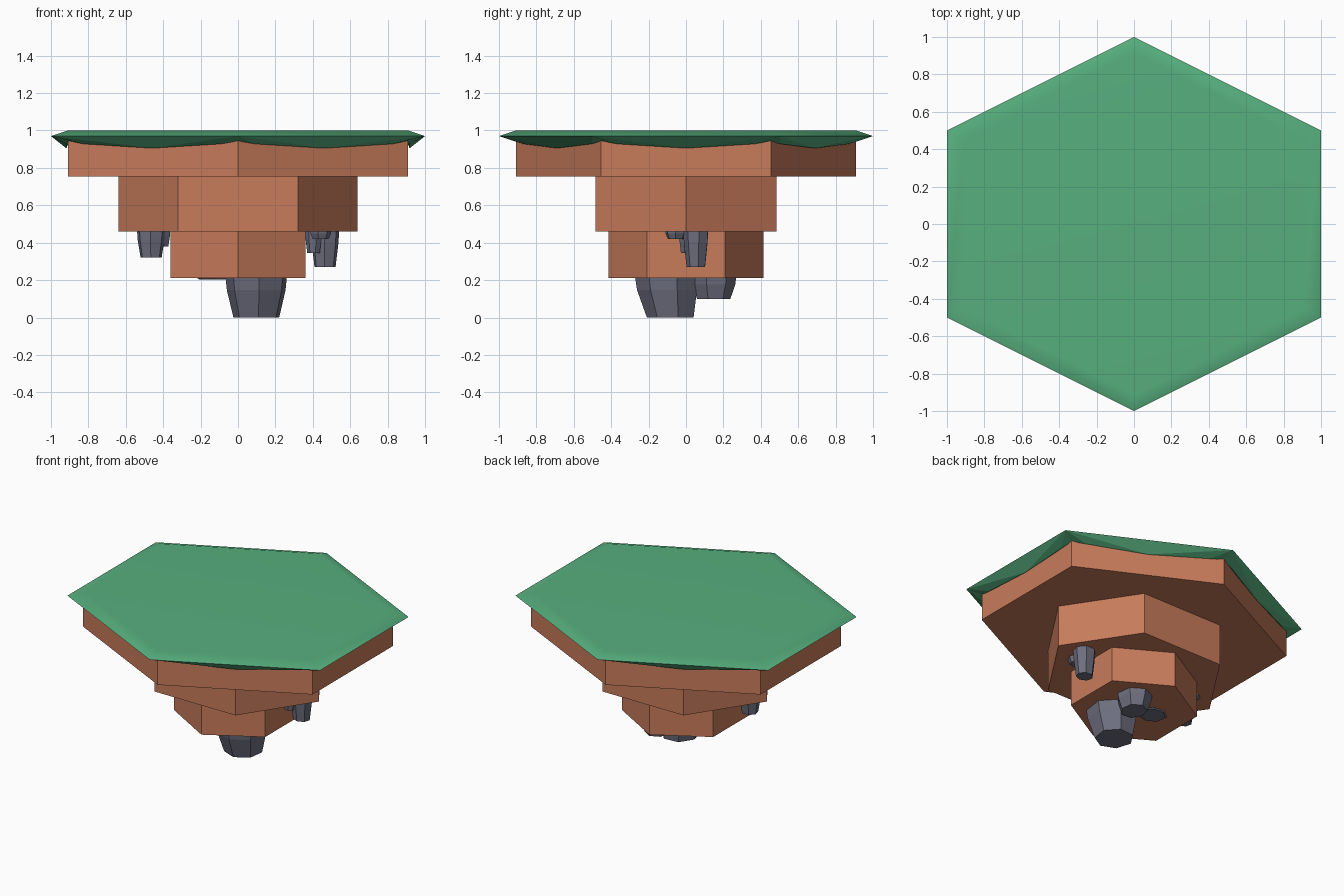
import bpy, bmesh, math
from mathutils import Vector

if "Cube" in bpy.data.objects:
    bpy.data.objects.remove(bpy.data.objects["Cube"])


def material(name, rgb):
    m = bpy.data.materials.new(name)
    m.diffuse_color = (*rgb, 1)
    m.use_nodes = True
    m.node_tree.nodes["Principled BSDF"].inputs["Base Color"].default_value = m.diffuse_color
    return m


GREEN = material("grass green", (0.095, 0.43, 0.21))
BROWN = material("earth brown", (0.58, 0.20, 0.105))
GREY = material("stone grey", (0.155, 0.158, 0.212))


def finish(bm, name, mat):
    bmesh.ops.recalc_face_normals(bm, faces=bm.faces)
    me = bpy.data.meshes.new(name)
    bm.to_mesh(me)
    bm.free()
    me.materials.append(mat)
    ob = bpy.data.objects.new(name, me)
    bpy.context.collection.objects.link(ob)
    return ob


def ring(n, rx, ry, turn=0.0, cx=0.0, cy=0.0):
    return [(cx + rx * math.cos(turn + math.tau * i / n),
             cy + ry * math.sin(turn + math.tau * i / n)) for i in range(n)]


def loft(name, mat, levels):
    """Closed solid through rings given as (z, points)."""
    bm = bmesh.new()
    loops = [[bm.verts.new((x, y, z)) for x, y in pts] for z, pts in levels]
    n = len(loops[0])
    for a, b in zip(loops, loops[1:]):
        for i in range(n):
            j = (i + 1) % n
            bm.faces.new((a[i], a[j], b[j], b[i]))
    bm.faces.new(loops[0])
    bm.faces.new(loops[-1])
    return finish(bm, name, mat)


# Stepped earth: three hexagonal tiers, alternately turned
STRETCH = 1 / math.cos(math.pi / 6)
for name, rx, ry, turn, z0, z1 in [
        ("earth_upper_tier", 0.908 * STRETCH, 0.908, math.pi / 2, 0.755, 0.955),
        ("earth_middle_tier", 0.64, 0.56, 0, 0.46, 0.755),
        ("earth_lower_tier", 0.36 * STRETCH, 0.415, math.pi / 2, 0.21, 0.46)]:
    pts = ring(6, rx, ry, turn)
    loft(name, BROWN, [(z0, pts), (z1, pts)])

# Grass cap: bevelled hexagon with a drooping lip along every side
bm = bmesh.new()
outline = [Vector((x, y, 0)) for x, y in ring(6, STRETCH, 1, math.pi / 2)]


def loop(scale, z):
    return [bm.verts.new(p * scale + Vector((0, 0, z))) for p in outline]


top, rim, inner = loop(0.91, 1.0), loop(1.0, 0.97), loop(0.9, 0.943)
cap = [bm.faces.new(top)]
for i in range(6):
    j = (i + 1) % 6
    cap.append(bm.faces.new((top[i], top[j], rim[j], rim[i])))
    lip = [bm.verts.new(outline[i].lerp(outline[j], t) * 0.918 + Vector((0, 0, z)))
           for t, z in ((0.1, 0.928), (0.5, 0.905), (0.9, 0.928))]
    a, m, b = lip
    bm.faces.new((rim[i], a, m))
    bm.faces.new((rim[i], m, rim[j]))
    bm.faces.new((rim[j], m, b))
    bm.faces.new((rim[i], inner[i], a))
    bm.faces.new((rim[j], b, inner[j]))
    bm.faces.new((inner[i], m, a))
    bm.faces.new((inner[i], inner[j], m))
    bm.faces.new((inner[j], b, m))
bm.faces.new(inner)
for f in cap:
    f.smooth = True
for i in range(6):
    bm.edges.get((rim[i], rim[(i + 1) % 6])).smooth = False
grass = finish(bm, "grass_cap", GREEN)
mod = grass.modifiers.new("flat top shading", "WEIGHTED_NORMAL")
mod.keep_sharp = True


# Hanging stones: tapered seven-sided lumps embedded in the earth above
def stone(name, x, y, rx, ry, z0, z1, turn=0.2, dx=0.0, dy=0.0):
    mid = z0 + (z1 - z0) * 0.7
    loft(name, GREY, [
        (z0, ring(7, rx * 0.74, ry * 0.74, turn, x + dx, y + dy)),
        (mid, ring(7, rx * 0.95, ry * 0.95, turn, x + dx * 0.2, y + dy * 0.2)),
        (z1 + 0.02, ring(7, rx, ry, turn, x, y))])


stone("bottom_stone_large", 0.10, -0.10, 0.17, 0.175, 0.0, 0.21, 0.3, 0.0, 0.02)
stone("bottom_stone_medium", 0.12, 0.145, 0.115, 0.125, 0.10, 0.21, 0.6)
stone("bottom_stone_flat", -0.12, 0.04, 0.125, 0.11, 0.203, 0.23, 0.1)

# Side clusters under the middle tier, one on each side
for side, s, drop in (("right", 1, 0.0), ("left", -1, 0.05)):
    stone(side + "_stone_large", s * 0.465, s * 0.055, 0.078, 0.07, 0.27 + drop, 0.46)
    stone(side + "_stone_small", s * 0.405, s * 0.005, 0.047, 0.045, 0.345 + drop * 0.7, 0.46, 0.5)
    stone(side + "_stone_flat", s * 0.44, s * -0.055, 0.06, 0.058, 0.42 + drop * 0.3, 0.46, 0.9)
